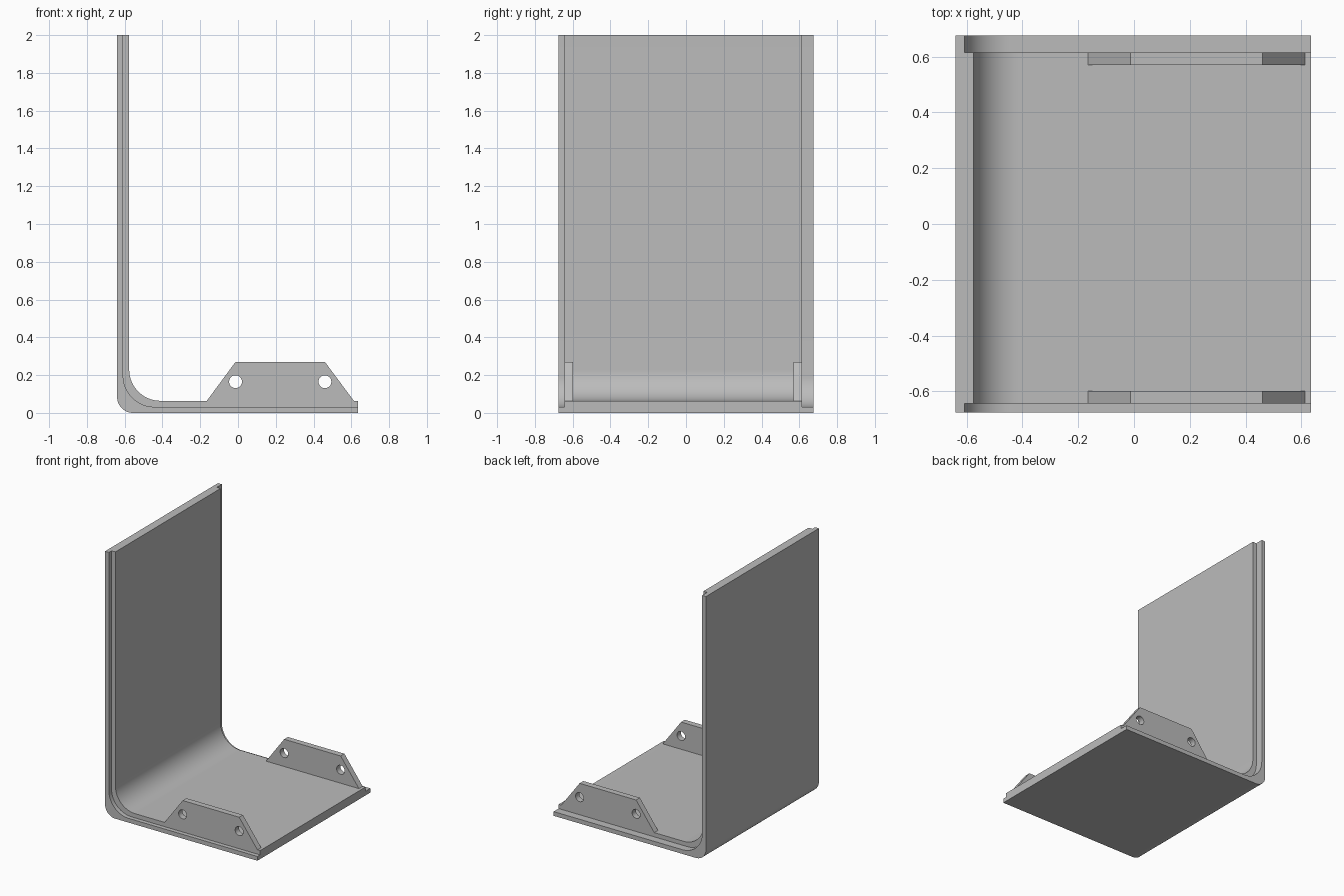
import bpy, bmesh, math
from mathutils import Matrix, Vector

if "Cube" in bpy.data.objects:
    bpy.data.objects.remove(bpy.data.objects["Cube"])

grey = bpy.data.materials.new("plain_grey")
grey.use_nodes = True
colour = (0.5, 0.5, 0.5, 1)
grey.diffuse_color = colour
grey.node_tree.nodes["Principled BSDF"].inputs["Base Color"].default_value = colour

LEFT, RIGHT, TOP = -0.64, 0.635, 2.0
SKIN, FULL = 0.032, 0.064      # depth of the outer skin and of the whole sheet


def prism(name, outline, y0, y1):
    """Extrude an (x, z) outline from y0 to y1."""
    bm = bmesh.new()
    face = bm.faces.new([bm.verts.new((x, y0, z)) for x, z in outline])
    new = bmesh.ops.extrude_face_region(bm, geom=[face])["geom"]
    verts = [v for v in new if isinstance(v, bmesh.types.BMVert)]
    bmesh.ops.translate(bm, verts=verts, vec=Vector((0, y1 - y0, 0)))
    bmesh.ops.recalc_face_normals(bm, faces=bm.faces)
    mesh = bpy.data.meshes.new(name)
    bm.to_mesh(mesh)
    bm.free()
    mesh.materials.append(grey)
    obj = bpy.data.objects.new(name, mesh)
    bpy.context.collection.objects.link(obj)
    return obj


def smooth(obj):
    bpy.ops.object.select_all(action='DESELECT')
    obj.select_set(True)
    bpy.context.view_layer.objects.active = obj
    bpy.ops.object.shade_smooth_by_angle(angle=math.radians(25))


def bend(depth, radius, steps=20):
    """Points of an L-shaped line at a depth inside the outer face."""
    x, z = LEFT + depth, depth
    arc = [(x + radius * (1 - math.cos(a)), z + radius * (1 - math.sin(a)))
           for a in (math.pi / 2 * i / steps for i in range(steps + 1))]
    return [(x, TOP)] + arc + [(RIGHT, z)]


# Bent sheet: full-width outer skin with a narrower inner layer
outer, middle, inner = bend(0, 0.085), bend(SKIN, 0.165), bend(FULL, 0.165)
smooth(prism("outer_skin", outer + middle[::-1], -0.675, 0.675))
smooth(prism("inner_layer", middle + inner[::-1], -0.643, 0.615))

# Side brackets with two bolt holes each
bracket = [(-0.165, FULL), (-0.013, 0.27), (0.46, 0.27), (0.613, FULL)]
for name, y0, y1 in (("front_bracket", -0.643, -0.598), ("back_bracket", 0.57, 0.615)):
    obj = prism(name, bracket, y0, y1)
    bpy.context.view_layer.objects.active = obj
    for x in (-0.013, 0.46):
        ring = [(x + 0.034 * math.cos(a), 0.165 + 0.034 * math.sin(a))
                for a in (math.tau * i / 32 for i in range(32))]
        cutter = prism("hole_cutter", ring, y0 - 0.1, y1 + 0.1)
        cut = obj.modifiers.new("hole", 'BOOLEAN')
        cut.operation, cut.solver, cut.object = 'DIFFERENCE', 'EXACT', cutter
        bpy.ops.object.modifier_apply(modifier=cut.name)
        bpy.data.objects.remove(cutter)
    smooth(obj)
